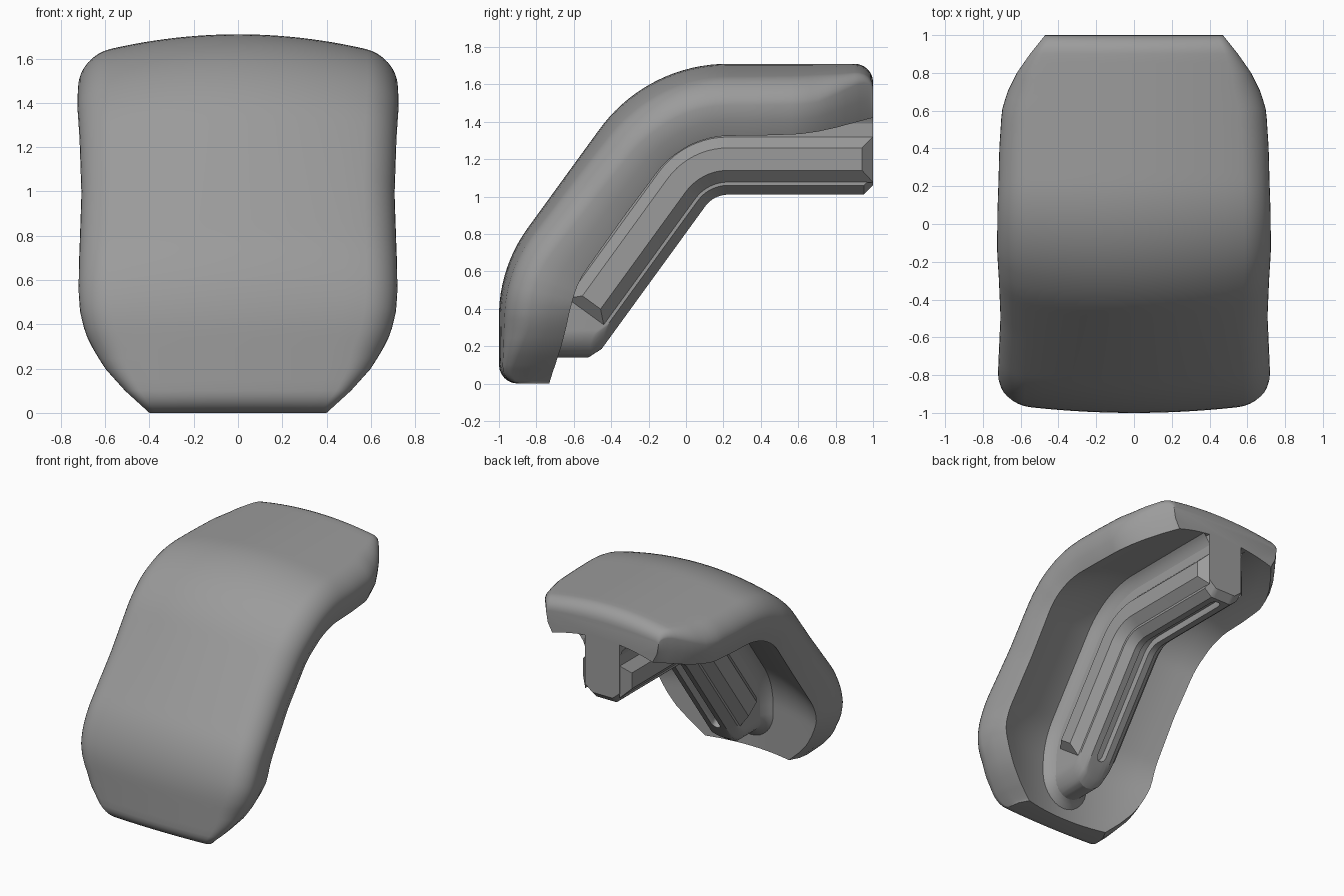
import bpy, bmesh
from math import sin, cos, pi, radians, sqrt

if "Cube" in bpy.data.objects:
    bpy.data.objects.remove(bpy.data.objects["Cube"])

# side paths: (start, heading, [(length, radius or 0)]); arcs always turn clockwise
A1, A2 = radians(36), radians(54)
SHELL = ((-1, 0), pi / 2, [(.36, 0), (.8 * A1, .8), (.654, 0), (.85 * A2, .85), (.776, 0)])
STEM = ((-1.2, .345), A2, [(1.254, 0), (.85 * A2, .85), (.776, 0)])
LEN = sum(p[0] for p in SHELL[2])
SLEN = sum(p[0] for p in STEM[2])

grey = bpy.data.materials.new("dark_grey")
grey.diffuse_color = (.33, .33, .33, 1)
grey.use_nodes = True
grey.node_tree.nodes["Principled BSDF"].inputs["Base Color"].default_value = grey.diffuse_color


def at(path, s, d):
    """Point (y, z) at distance s along a path, offset d towards the underside."""
    (y, z), a, pieces = path
    for i, (length, r) in enumerate(pieces):
        t = s if i == len(pieces) - 1 else min(s, length)
        if r:
            y, z = y + r * sin(a), z - r * cos(a)
            a -= t / r
            y, z = y - r * sin(a), z + r * cos(a)
        else:
            y, z = y + t * cos(a), z + t * sin(a)
        s -= t
        if s <= 1e-9:
            break
    return (y + d * sin(a), z - d * cos(a))


def lerp(table, v):
    for (a, p), (b, q) in zip(table, table[1:]):
        if v <= b:
            return p + (q - p) * (v - a) / (b - a)
    return table[-1][1]


def loft(name, rows, caps=True):
    """Skin a list of closed rings."""
    bm = bmesh.new()
    rings = [[bm.verts.new(p) for p in row] for row in rows]
    n = len(rows[0])
    for a, b in zip(rings, rings[1:]):
        for i in range(n if caps else n - 1):
            j = (i + 1) % n
            bm.faces.new((a[i], a[j], b[j], b[i]))
    if caps:
        bm.faces.new(rings[0])
        bm.faces.new(rings[-1])
    bmesh.ops.recalc_face_normals(bm, faces=bm.faces)
    me = bpy.data.meshes.new(name)
    bm.to_mesh(me)
    bm.free()
    me.materials.append(grey)
    ob = bpy.data.objects.new(name, me)
    bpy.context.collection.objects.link(ob)
    bpy.ops.object.select_all(action='DESELECT')
    ob.select_set(True)
    bpy.context.view_layer.objects.active = ob
    bpy.ops.object.shade_smooth_by_angle(angle=radians(32))
    return ob


# crowned shell: half width along the path, rounded sides and ends
WIDTH = [(0, .40), (.1, .51), (.2, .60), (.28, .65), (.36, .69), (.48, .713), (.6, .72),
         (.8, .718), (1.2, .707), (1.5, .715), (1.8, .725), (2.1, .723), (LEN - .6, .713),
         (LEN - .4, .70), (LEN - .3, .67), (LEN - .2, .62), (LEN - .1, .55), (LEN, .47)]


def shell_ring(s):
    w = lerp(WIDTH, s)
    crown = lerp([(0, .1), (.5, .1), (1.7, .2), (LEN, .2)], s)
    e, r = min(s, LEN - s), .1
    drop = r - sqrt(max(0, r * r - max(0, r - e) ** 2))
    rad = lerp([(0, .03), (.3, .14), (LEN, .14)], e)
    xr = w - .05
    rim = .225 + .36 * xr * xr
    half = [((w - rad) * k / 6, crown * ((w - rad) * k / 6) ** 2) for k in range(6)]
    for k in range(9):
        t = k / 8 * pi / 2
        x = w - rad + rad * sin(t)
        half.append((x, crown * x * x + .85 * rad * (1 - cos(t))))
    half.append((w - .012, half[-1][1] * .5 + rim * .5))
    half = [(x, d + drop * max(0, 1 - d / rim)) for x, d in half]
    half += [(xr * k / 6, .225 + .36 * (xr * k / 6) ** 2) for k in range(6, -1, -1)]
    full = half + [(-x, d) for x, d in half[-2:0:-1]]
    return [(x, *at(SHELL, s, d)) for x, d in full]


ends = [0, .004, .015, .03, .05, .075]
stations = ends + [.1 + (LEN - .2) * k / 60 for k in range(61)] + [LEN - e for e in ends[::-1]]
loft("shell", [shell_ring(s) for s in stations])


# mounting stem: side-profile slices with chamfered foot, round lower end and a slot
def stem_slice(x):
    ax = abs(x)
    d = lerp([(0, .70), (.085, .70), (.145, .65)], ax)
    zb = .285 - sqrt(max(0, .145 ** 2 - x * x))
    slot = .65 if ax < .0365 else d
    q = .036 - sqrt(max(0, .036 ** 2 - x * x))
    s0 = (zb - .30 + .588 * d) / .809
    first = at(STEM, s0, d)
    pts = [(-.85, zb), (first[0] - .07, zb), first,
           at(STEM, .44 + q, d), at(STEM, .442 + q, slot)]
    pts += [at(STEM, 1.254 + .85 * A2 * k / 10, slot) for k in range(11)]
    pts += [at(STEM, SLEN - .082 - q, slot), at(STEM, SLEN - .08 - q, d),
            at(STEM, SLEN - .05, d), at(STEM, SLEN, d - .05)]
    pts += [at(SHELL, LEN - (LEN - .36) * k / 24, .13) for k in range(25)]
    return [(x, y, z) for y, z in pts]


xs = [.145, .143, .135, .12, .10, .085, .06, .037, .036, .034, .028, .016]
loft("stem", [stem_slice(x) for x in [-x for x in xs] + [0] + xs[::-1]])


# flared fillet where the stem meets the shell
def skirt_ring(w, d):
    c = .30
    pts = [(w, LEN - (LEN - c) * k / 40) for k in range(40)]
    pts += [(w * cos(pi * k / 16), c - w * sin(pi * k / 16)) for k in range(17)]
    pts += [(-x, s) for x, s in pts[39::-1]]
    return [(x, *at(SHELL, s, d)) for x, s in pts]


loft("stem_fillet", [skirt_ring(w, d) for w, d in
                     [(.215, .225), (.185, .25), (.16, .28), (.145, .32)]], caps=False)


# side rails with bevelled faces and ends
def rail_row(side, sb, st):
    return [(side * x, *at(STEM, s, d)) for x, d, s in
            [(.143, .39, sb), (.205, .45, st), (.205, .57, st), (.143, .635, sb)]]


for side, label in ((1, "right"), (-1, "left")):
    rows = [rail_row(side, .42, .48)]
    rows += [rail_row(side, s, s) for s in [1.254 + .85 * A2 * k / 10 for k in range(11)]]
    rows.append(rail_row(side, SLEN, SLEN - .06))
    loft("rail_" + label, rows)
